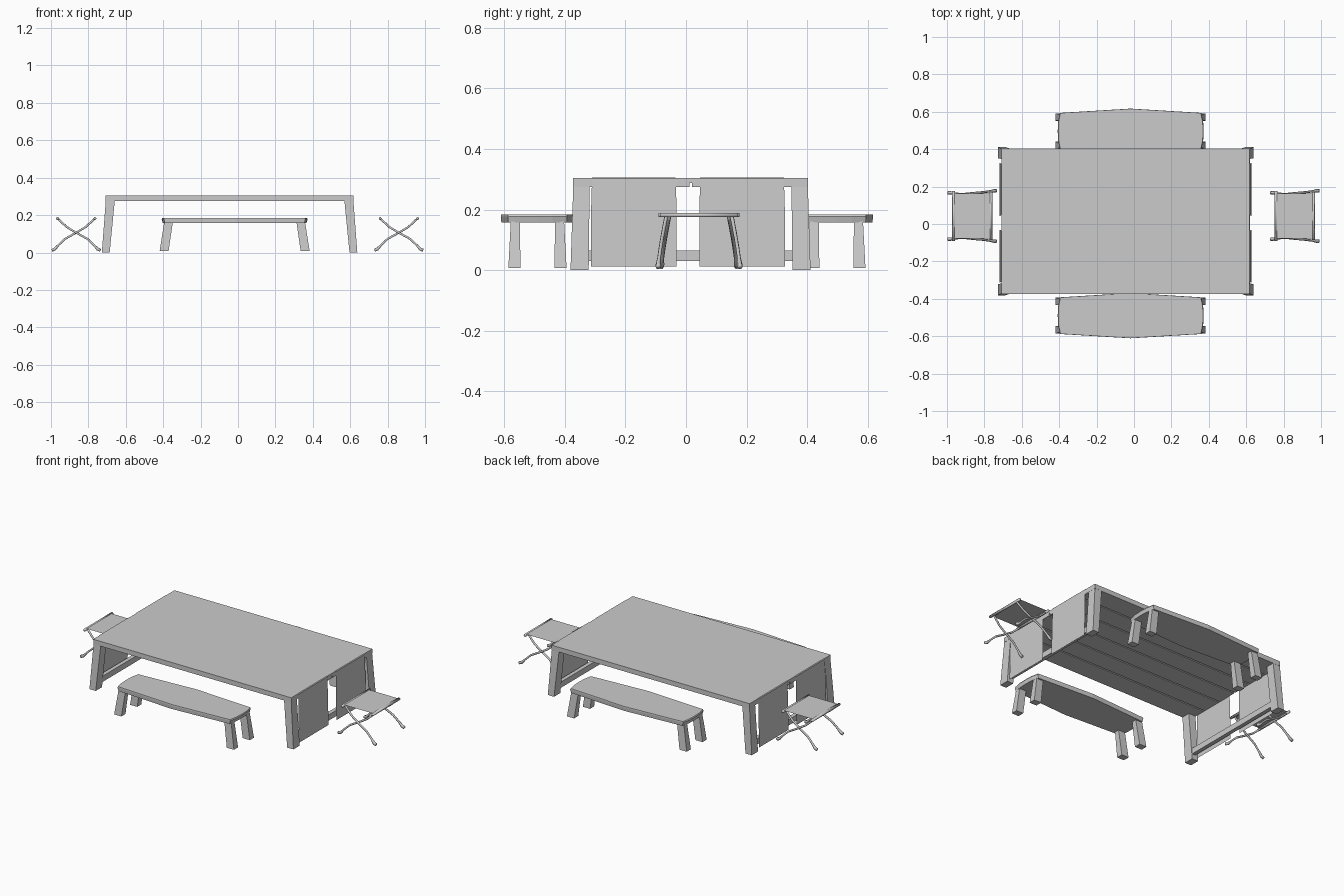
import bpy, bmesh, math
from mathutils import Vector

if "Cube" in bpy.data.objects:
    bpy.data.objects.remove(bpy.data.objects["Cube"])


def make(name, verts, faces, smooth=False):
    me = bpy.data.meshes.new(name)
    me.from_pydata([tuple(v) for v in verts], [], faces)
    bm = bmesh.new()
    bm.from_mesh(me)
    bmesh.ops.recalc_face_normals(bm, faces=bm.faces)
    for f in bm.faces:
        f.smooth = smooth
    bm.to_mesh(me)
    bm.free()
    ob = bpy.data.objects.new(name, me)
    bpy.context.collection.objects.link(ob)
    return ob


def loft(name, rings, smooth=False):
    """Skin a list of equal-length closed rings and cap both ends."""
    n = len(rings[0])
    verts = [v for r in rings for v in r]
    faces = [(i * n + j, i * n + (j + 1) % n, (i + 1) * n + (j + 1) % n, (i + 1) * n + j)
             for i in range(len(rings) - 1) for j in range(n)]
    faces += [tuple(range(n)), tuple(range(len(verts) - n, len(verts)))]
    return make(name, verts, faces, smooth)


def rect(cx, cy, w, d, z):
    return [(cx + sx * w / 2, cy + sy * d / 2, z) for sx, sy in ((-1, -1), (1, -1), (1, 1), (-1, 1))]


def box(name, x0, x1, y0, y1, z0, z1):
    c = ((x0 + x1) / 2, (y0 + y1) / 2, x1 - x0, y1 - y0)
    return loft(name, [rect(*c, z0), rect(*c, z1)])


def tube(name, pts, radii, sides=6):
    pts = [Vector(p) for p in pts]
    rings = []
    for i, p in enumerate(pts):
        t = (pts[min(i + 1, len(pts) - 1)] - pts[max(i - 1, 0)]).normalized()
        u = t.cross(Vector((0, 0, 1)) if abs(t.z) < 0.95 else Vector((0, 1, 0))).normalized()
        v = t.cross(u)
        rings.append([p + radii[i] * (u * math.cos(a) + v * math.sin(a))
                      for a in (2 * math.pi * k / sides for k in range(sides))])
    return loft(name, rings, True)


# table top: thin board over grooved planks
TX, TY = -0.045, 0.015
box("table_top", TX - 0.663, TX + 0.663, TY - 0.388, TY + 0.388, 0.288, 0.304)
pw = 0.776 / 6
for i in range(6):
    y0 = TY - 0.388 + i * pw
    box("table_plank", TX - 0.663, TX + 0.663, y0 + (0.004 if i else 0),
        y0 + pw - (0.004 if i < 5 else 0), 0.275, 0.288)

# table legs and end rails
for sx in (-1, 1):
    for sy in (-1, 1):
        loft("table_leg", [rect(TX + sx * 0.662, TY + sy * 0.366, 0.042, 0.06, 0),
                           rect(TX + sx * 0.638, TY + sy * 0.360, 0.048, 0.054, 0.276)])
    x = TX + sx * 0.652
    box("end_rail", x - 0.012, x + 0.012, TY - 0.345, TY + 0.345, 0.03, 0.065)

# two cloth runners folded over both ends
half = [(0.667, 0.302), (0.669, 0.2), (0.671, 0.1), (0.673, 0.012)]
path = [(-x, z) for x, z in reversed(half)] + [(-0.663, 0.306), (0.663, 0.306)] + half
for yc in (-0.172, 0.185):
    verts, faces = [], []
    for i, (x, z) in enumerate(path):
        w = 0.138 if z > 0.25 else 0.141
        verts += [(TX + x, yc - w, z), (TX + x, yc + w, z)]
        if i:
            faces.append((2 * i - 2, 2 * i - 1, 2 * i + 1, 2 * i))
    make("cloth_runner", verts, faces)

# benches: bowed seat and four splayed legs
BX = -0.018
outline = [(0.378, 0.098), (0.388, 0.05), (0.39, 0), (0.388, -0.05), (0.378, -0.098), (0, -0.121)]
outline += [(-x, -y) for x, y in outline]
for by in (-0.490, 0.496):
    loft("bench_seat", [[(BX + x * s, by + y * s, z) for x, y in outline]
                        for s, z in ((0.985, 0.157), (1, 0.178), (0.992, 0.184))])
    for sx in (-1, 1):
        for sy in (-1, 1):
            loft("bench_leg", [rect(BX + sx * 0.377, by + sy * 0.076, 0.048, 0.04, 0.008),
                               rect(BX + sx * 0.354, by + sy * 0.073, 0.046, 0.03, 0.16)])

# folding stools: two crossed leg pairs, top bars and cloth seat
leg = [(-0.13, 0.012), (-0.115, 0.018), (-0.095, 0.04), (-0.06, 0.073), (0, 0.106),
       (0.05, 0.136), (0.085, 0.168), (0.1, 0.182)]
rad = [0.009, 0.009, 0.006, 0.006, 0.006, 0.006, 0.006, 0.006]
YC = 0.043
for cx in (-0.865, 0.86):
    for s, off in ((1, 0), (-1, 0.011)):
        for sy in (-1, 1):
            pts = [(cx + s * x, YC + sy * (0.125 + off - 0.028 * (z / 0.18) ** 1.3), z) for x, z in leg]
            tube("stool_leg", pts, rad)
        xb = cx + s * 0.1
        tube("stool_bar", [(xb, YC - 0.128 - off / 2, 0.182), (xb, YC + 0.128 + off / 2, 0.182)],
             [0.008, 0.008])
    make("stool_seat", [(cx + x, YC + y, 0.187) for x, y in
                        ((-0.1, -0.12), (0.1, -0.12), (0.1, 0.12), (-0.1, 0.12))], [(0, 1, 2, 3)])
